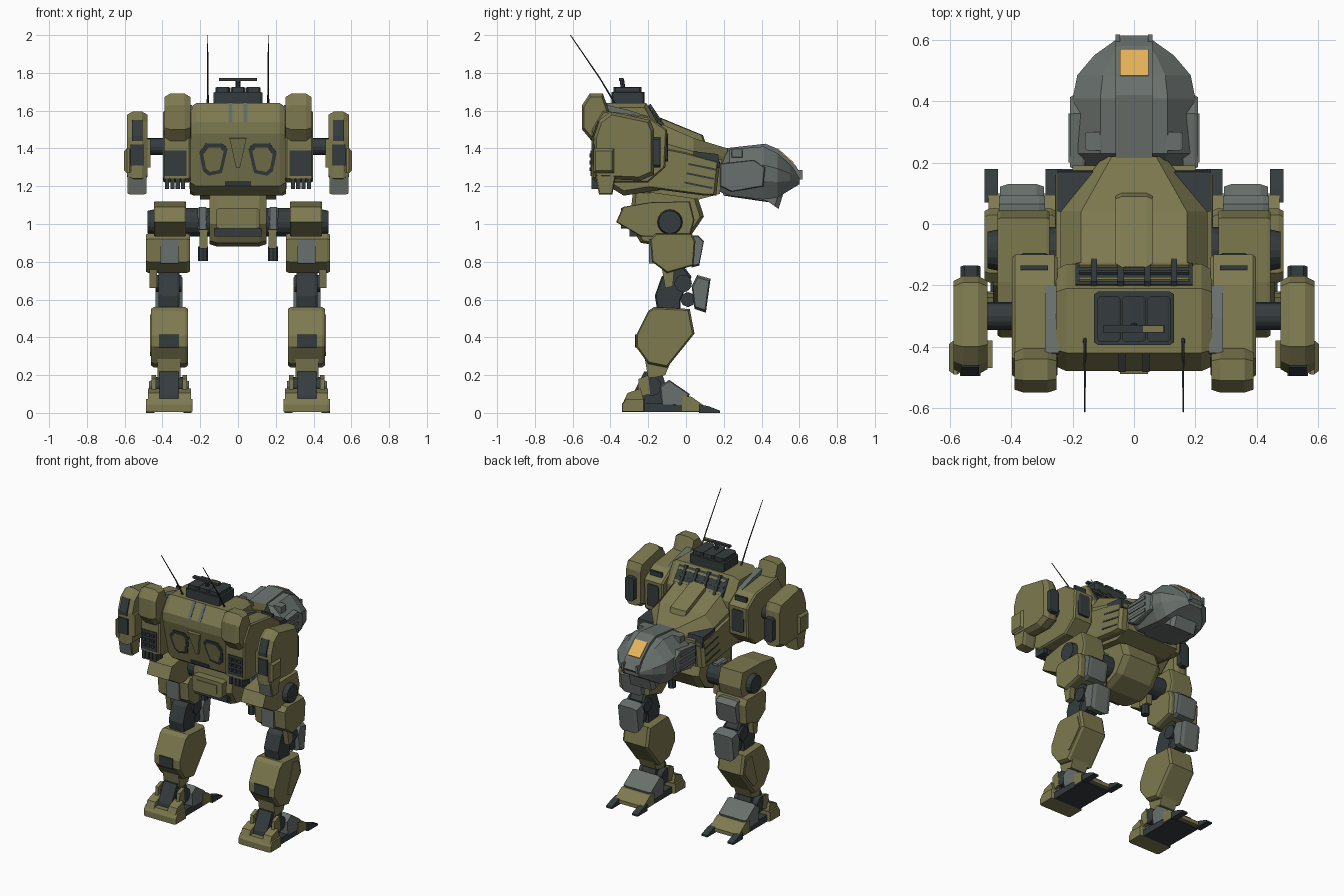
import bpy, bmesh, math
from mathutils import Vector, Matrix


def material(name, rgb):
    m = bpy.data.materials.new(name)
    m.diffuse_color = (*rgb, 1)
    return m


OLIVE = material("olive armour", (0.205, 0.192, 0.08))
DARK = material("dark metal", (0.036, 0.045, 0.048))
GRAY = material("gray armour", (0.14, 0.162, 0.15))
AMBER = material("amber glass", (0.8, 0.45, 0.1))
STRIPE = material("blue gray stripe", (0.125, 0.14, 0.14))


def skin(name, rings, mat, mirror=False, tilt=None):
    """Skin a stack of rings, cap the ends, optionally add the left-hand twin."""
    for side in ((1, -1) if mirror else (1,)):
        bm = bmesh.new()
        rows = [[bm.verts.new((p[0] * side, p[1], p[2])) for p in r] for r in rings]
        n = len(rows[0])
        for a, b in zip(rows, rows[1:]):
            for i in range(n):
                bm.faces.new((a[i], a[(i + 1) % n], b[(i + 1) % n], b[i]))
        bm.faces.new(rows[0])
        bm.faces.new(rows[-1])
        if tilt:
            ang, y, z = tilt
            bmesh.ops.rotate(bm, verts=bm.verts, cent=(0, y, z), matrix=Matrix.Rotation(ang, 3, 'X'))
        bmesh.ops.recalc_face_normals(bm, faces=bm.faces)
        me = bpy.data.meshes.new(name)
        bm.to_mesh(me)
        bm.free()
        me.materials.append(mat)
        label = name if not mirror else name + ("_right" if side > 0 else "_left")
        bpy.context.collection.objects.link(bpy.data.objects.new(label, me))


def extr(name, pts, a0, a1, mat, mirror=False, c=0.0, s=0.8, axis='x', tilt=None):
    """Extrude a profile along x (y,z points) or y (x,z points); c = chamfer depth, s = end scale."""
    cu = sum(p[0] for p in pts) / len(pts)
    cv = sum(p[1] for p in pts) / len(pts)
    steps = [(a0, s), (a0 + c, 1), (a1 - c, 1), (a1, s)] if c else [(a0, 1), (a1, 1)]
    rings = []
    for a, k in steps:
        q = [(cu + (u - cu) * k, cv + (v - cv) * k) for u, v in pts]
        rings.append([(a, u, v) if axis == 'x' else (u, a, v) for u, v in q])
    skin(name, rings, mat, mirror, tilt)


def box(name, x, y, z, mat, mirror=False, c=0.0, s=0.85, tilt=None):
    extr(name, [(y[0], z[0]), (y[1], z[0]), (y[1], z[1]), (y[0], z[1])], x[0], x[1], mat, mirror, c, s, tilt=tilt)


def cyl(name, p, q, r, mat, mirror=False, n=16, r2=None):
    p, q = Vector(p), Vector(q)
    rot = (q - p).to_track_quat('Z', 'Y')
    ring = lambda o, k: [o + rot @ Vector((k * math.cos(t * math.tau / n), k * math.sin(t * math.tau / n), 0))
                         for t in range(n)]
    skin(name, [ring(p, r), ring(q, r2 or r)], mat, mirror)


def hull(name, secs, mat, top=0.5, bot=0.6):
    """Eight-sided sections along y: (y, half width, bottom z, top z)."""
    rings = []
    for y, w, z0, z1 in secs:
        a, b = z0 + (z1 - z0) * 0.35, z0 + (z1 - z0) * 0.65
        half = [(w * top, z1), (w, b), (w, a), (w * bot, z0)]
        rings.append([(x, y, z) for x, z in half] + [(-x, y, z) for x, z in reversed(half)])
    skin(name, rings, mat)


# Torso
extr("torso", [(-.42, 1.64), (-.48, 1.54), (-.48, 1.48), (-.41, 1.2), (-.33, 1.15), (-.14, 1.18),
               (-.13, 1.5), (-.21, 1.64)], -.255, .255, OLIVE, c=.035, s=.9)
T = (.23, -.443, 1.35)
vent = [(.055, 1.4), (.08, 1.43), (.17, 1.43), (.205, 1.38), (.185, 1.28), (.155, 1.255), (.085, 1.27)]
extr("torso_vent_frame", vent, -.452, -.435, DARK, True, axis='y', tilt=T)
extr("torso_vent_cover", [(.13 + (x - .13) * .72, 1.345 + (z - 1.345) * .76) for x, z in vent],
     -.456, -.435, OLIVE, True, axis='y', tilt=T)
extr("torso_centre_wedge", [(-.045, 1.46), (.045, 1.46), (.01, 1.3), (-.01, 1.3)], -.465, -.43, OLIVE, axis='y', tilt=T)
box("torso_lower_slot", (-.07, .07), (-.45, -.43), (1.2, 1.225), DARK, tilt=T)
extr("torso_stripe", [(-.422, 1.643), (-.483, 1.54), (-.48, 1.54), (-.42, 1.638)], .028, .05, STRIPE, True)

# Grille on the slope behind the roof
box("roof_grille", (-.19, .19), (-.176, -.162), (1.505, 1.63), DARK, tilt=(.59, -.17, 1.57))
for i in range(4):
    box(f"roof_grille_bar_{i}", (-.14 + i * .087, -.12 + i * .087), (-.18, -.148), (1.5, 1.635), DARK, tilt=(.59, -.17, 1.57))
for i in range(3):
    box(f"roof_grille_slat_{i}", (-.18, .18), (-.17, -.154), (1.515 + i * .042, 1.53 + i * .042), DARK if i == 1 else OLIVE,
        tilt=(.59, -.17, 1.57))

# Roof sensor box, radar bar, antennas
box("sensor_box", (-.13, .13), (-.395, -.22), (1.62, 1.7), DARK, c=.015, s=.9)
for i in range(3):
    box(f"sensor_lid_{i}", (-.12 + i * .081, -.042 + i * .081), (-.385, -.235), (1.68, 1.725), DARK, c=.01)
cyl("radar_mast", (0, -.33, 1.7), (0, -.34, 1.765), .012, DARK, n=8)
box("radar_bar", (-.1, .1), (-.355, -.33), (1.758, 1.772), DARK)
box("radar_tip", (.03, .095), (-.352, -.333), (1.77, 1.774), OLIVE)
cyl("antenna_base", (.16, -.365, 1.62), (.16, -.455, 1.77), .006, DARK, True, 6, .004)
cyl("antenna_whip", (.16, -.455, 1.77), (.16, -.612, 2.0), .004, DARK, True, 5, .0025)

# Neck between torso and cockpit
extr("neck_body", [(-.3, 1.45), (-.1, 1.4), (.19, 1.34), (.18, 1.16), (.07, 1.13), (-.36, 1.19)], -.2, .2, OLIVE)
extr("neck_side_armour", [(-.2, 1.42), (.0, 1.38), (.18, 1.33), (.16, 1.15), (.1, 1.15), (-.35, 1.21)],
     .18, .255, OLIVE, True, c=.02, s=.92)
hull("neck_top", [(-.2, .24, 1.25, 1.56), (.04, .24, 1.25, 1.455), (.22, .1, 1.26, 1.4)], OLIVE, .72, .9)
extr("neck_ridge", [(-.14, 1.565), (.09, 1.47), (.12, 1.38), (-.14, 1.45)], -.06, .06, OLIVE, c=.02, s=.92)
extr("neck_corner", [(.04, 1.3), (.04, 1.385), (.17, 1.37), (.18, 1.3)], .08, .25, DARK, True)
for i in range(3):
    box(f"neck_slot_{i}", (.25, .258), (.0, .15), (1.2 + i * .05, 1.21 + i * .05), DARK, True, tilt=(-.2, .07, 1.25))

# Cockpit
hull("cockpit", [(.18, .17, 1.17, 1.33), (.23, .2, 1.15, 1.395), (.41, .2, 1.13, 1.41), (.485, .185, 1.14, 1.375),
                 (.55, .13, 1.18, 1.315), (.6, .06, 1.21, 1.26)], GRAY, .55, .75)
extr("cockpit_spine", [(.2, 1.4), (.42, 1.425), (.48, 1.4), (.58, 1.31), (.615, 1.25), (.58, 1.21), (.2, 1.25)],
     -.06, .06, GRAY)
extr("cockpit_window", [(.485, 1.402), (.57, 1.326), (.566, 1.318), (.481, 1.394)], -.045, .048, AMBER)
extr("cockpit_chin", [(.18, 1.2), (.2, 1.15), (.44, 1.115), (.49, 1.08), (.515, 1.16), (.5, 1.2)], -.1, .1, GRAY, c=.02)
extr("cockpit_cheek", [(.18, 1.2), (.18, 1.32), (.36, 1.34), (.42, 1.3), (.41, 1.2), (.24, 1.17)],
     .16, .208, GRAY, True, c=.01, s=.95)
for i in range(3):
    box(f"cockpit_rib_{i}", (.2, .214), (.2, .36), (1.205 + i * .045, 1.225 + i * .045), GRAY, True)
box("cockpit_rear_block", (.1, .16), (.24, .3), (1.35, 1.4), GRAY, True, c=.01)
box("nose_bracket", (.045, .06), (.58, .618), (1.235, 1.285), GRAY, True)

# Inner shoulder pods
extr("shoulder_pod", [(-.5, 1.24), (-.5, 1.5), (-.44, 1.6), (-.2, 1.57), (-.1, 1.5), (-.11, 1.3), (-.2, 1.22), (-.46, 1.22)],
     .25, .398, OLIVE, True, c=.01, s=.96)
extr("shoulder_upper_block", [(-.55, 1.5), (-.55, 1.63), (-.51, 1.69), (-.44, 1.69), (-.4, 1.58), (-.44, 1.45), (-.5, 1.44)],
     .252, .39, OLIVE, True, c=.03, s=.85)
extr("shoulder_gray_wedge", [(-.43, 1.57), (-.42, 1.63), (-.31, 1.605), (-.2, 1.57), (-.2, 1.55)], .244, .29, GRAY, True)
box("missile_rack", (.272, .388), (-.505, -.48), (1.255, 1.39), DARK, True)
for r in range(3):
    for k in range(3):
        box(f"missile_tube_{r}_{k}", (.288 + k * .033, .31 + k * .033), (-.512, -.5), (1.28 + r * .036, 1.3 + r * .036), DARK, True)
for k in range(4):
    box(f"missile_tooth_{k}", (.28 + k * .028, .302 + k * .028), (-.5, -.42), (1.185, 1.245), DARK, True)
box("shoulder_front_plate", (.28, .37), (-.15, -.095), (1.33, 1.48), DARK, True, c=.01)
box("shoulder_roof_slot", (.28, .37), (-.15, -.135), (1.5, 1.555), DARK, True)
cyl("shoulder_axle", (.38, -.3, 1.41), (.5, -.3, 1.41), .045, DARK, True)

# Outer arm pods
extr("arm_pod", [(-.49, 1.24), (-.49, 1.46), (-.46, 1.55), (-.4, 1.595), (-.19, 1.55), (-.17, 1.5), (-.17, 1.26),
                 (-.24, 1.23)], .478, .588, OLIVE, True, c=.03, s=.9)
extr("arm_side_bulge", [(-.49, 1.27), (-.49, 1.4), (-.38, 1.4), (-.38, 1.27)], .56, .603, OLIVE, True, c=.015)
extr("arm_lower_block", [(-.46, 1.155), (-.48, 1.27), (-.37, 1.27), (-.39, 1.155)], .485, .585, OLIVE, True, c=.02, s=.9)
extr("arm_lower_plate", [(-.461, 1.16), (-.482, 1.265), (-.475, 1.265), (-.455, 1.16)], .49, .58, GRAY, True)
box("arm_rear_slot", (.5, .568), (-.496, -.48), (1.31, 1.42), DARK, True)
extr("arm_rear_upper_slot", [(-.496, 1.44), (-.496, 1.465), (-.466, 1.55), (-.44, 1.53), (-.46, 1.44)], .505, .562, DARK, True)
box("arm_muzzle", (.5, .565), (-.18, -.135), (1.3, 1.46), DARK, True, c=.012)
box("arm_inner_bracket", (.462, .485), (-.47, -.38), (1.3, 1.45), OLIVE, True)

# Pelvis
extr("pelvis", [(-.28, 1.18), (.05, 1.18), (.095, 1.04), (.02, .93), (-.1, .88), (-.24, .9), (-.3, 1.0)],
     -.15, .15, OLIVE, c=.04, s=.9)
box("pelvis_rear_box", (-.115, .115), (-.345, -.25), (.975, 1.085), OLIVE, c=.02)
box("pelvis_rear_panel", (-.08, .08), (-.35, -.34), (1.0, 1.06), OLIVE)
box("pelvis_rear_slot", (-.125, .125), (-.3, -.2), (.935, .975), DARK)
box("waist", (-.1, .1), (-.25, -.02), (1.1, 1.22), DARK)

# Small hanging guns
box("belly_gun_body", (.16, .215), (-.16, -.05), (.97, 1.09), GRAY, True, c=.01)
box("belly_gun_sleeve", (.162, .205), (-.145, -.07), (.87, .98), OLIVE, True)
cyl("belly_gun_barrel", (.185, -.11, .88), (.185, -.11, .805), .026, DARK, True, 8)

# Hips
cyl("hip_axle", (.13, -.085, 1.01), (.29, -.085, 1.01), .075, DARK, True)
extr("hip_armour", [(-.37, 1.01), (-.335, 1.09), (-.19, 1.115), (.02, 1.12), (.045, 1.02), (.02, .93), (-.24, .935)],
     .275, .445, OLIVE, True, c=.01, s=.97)
cyl("hip_disc", (.43, -.085, 1.01), (.478, -.085, 1.01), .07, DARK, True, 16, .06)

# Thighs
extr("thigh", [(-.19, .92), (-.16, .95), (.03, .95), (.05, .91), (.04, .78), (-.1, .74), (-.18, .8)],
     .255, .487, OLIVE, True, c=.015, s=.94)
extr("thigh_rear_plate", [(.315, .79), (.41, .79), (.41, .92), (.315, .92)], -.195, -.17, GRAY, True, axis='y')
extr("thigh_front_plate", [(.03, .94), (.065, .94), (.095, .91), (.07, .78), (.03, .77)], .29, .44, GRAY, True, c=.02, s=.9)
extr("thigh_tab", [(-.13, .78), (-.06, .78), (-.07, .67), (-.11, .66)], .43, .468, OLIVE, True)

# Knees
extr("knee_block", [(-.13, .72), (-.03, .8), (.03, .72), (-.03, .6), (-.03, .52), (-.15, .53), (-.165, .62)],
     .31, .42, DARK, True, c=.012, s=.92)
cyl("knee_axle", (.3, -.015, .685), (.435, -.015, .685), .046, DARK, True)
cyl("knee_link", (.32, .01, .6), (.41, .01, .6), .04, DARK, True, 8)
extr("kneecap", [(.06, .73), (.13, .71), (.105, .53), (.045, .55), (.03, .67)], .293, .437, GRAY, True, c=.025, s=.85)

# Shins
extr("shin", [(-.265, .35), (-.265, .41), (-.2, .54), (-.17, .56), (.02, .55), (.045, .42), (-.1, .24), (-.2, .26)],
     .265, .46, OLIVE, True, c=.015, s=.94)
extr("shin_side_plate", [(-.12, .32), (-.06, .52), (-.0, .51), (.02, .42), (-.08, .3)], .45, .465, OLIVE, True)
box("shin_rear_slot", (.312, .418), (-.27, -.25), (.345, .415), DARK, True)
extr("shin_lower", [(-.22, .3), (-.06, .32), (-.11, .2), (-.2, .18)], .305, .425, OLIVE, True)

# Ankles and feet
extr("ankle_block", [(-.22, .22), (-.13, .22), (-.07, .03), (-.29, .03), (-.28, .1)], .315, .415, DARK, True)
cyl("ankle_axle", (.275, -.18, .14), (.455, -.18, .14), .05, DARK, True)
extr("heel", [(-.34, .005), (-.34, .045), (-.32, .075), (-.22, .075), (-.22, .005)], .24, .487, OLIVE, True, c=.015, s=.92)
for nm, x0, x1 in (("inner", .25, .315), ("outer", .415, .477)):
    extr(f"heel_side_{nm}", [(-.33, .06), (-.31, .105), (-.24, .13), (-.22, .05)], x0, x1, OLIVE, True)
    extr(f"heel_flange_{nm}", [(-.26, .08), (-.25, .18), (-.2, .2), (-.19, .1)], x0 + .02, x1 - .02, OLIVE, True)
box("sole", (.262, .468), (-.22, .07), (.005, .05), DARK, True)
extr("instep_plate", [(-.14, .14), (-.09, .175), (.02, .1), (.0, .035), (-.13, .04)], .26, .47, GRAY, True, c=.02, s=.9)
extr("toe_plate", [(-.02, .09), (.03, .085), (.1, .035), (.1, .01), (-.02, .01)], .255, .475, OLIVE, True)
for nm, x in (("inner", .245), ("outer", .443)):
    extr(f"toe_claw_{nm}", [(.07, 0), (.07, .045), (.12, .035), (.18, .012), (.18, 0)], x, x + .044, DARK, True)
